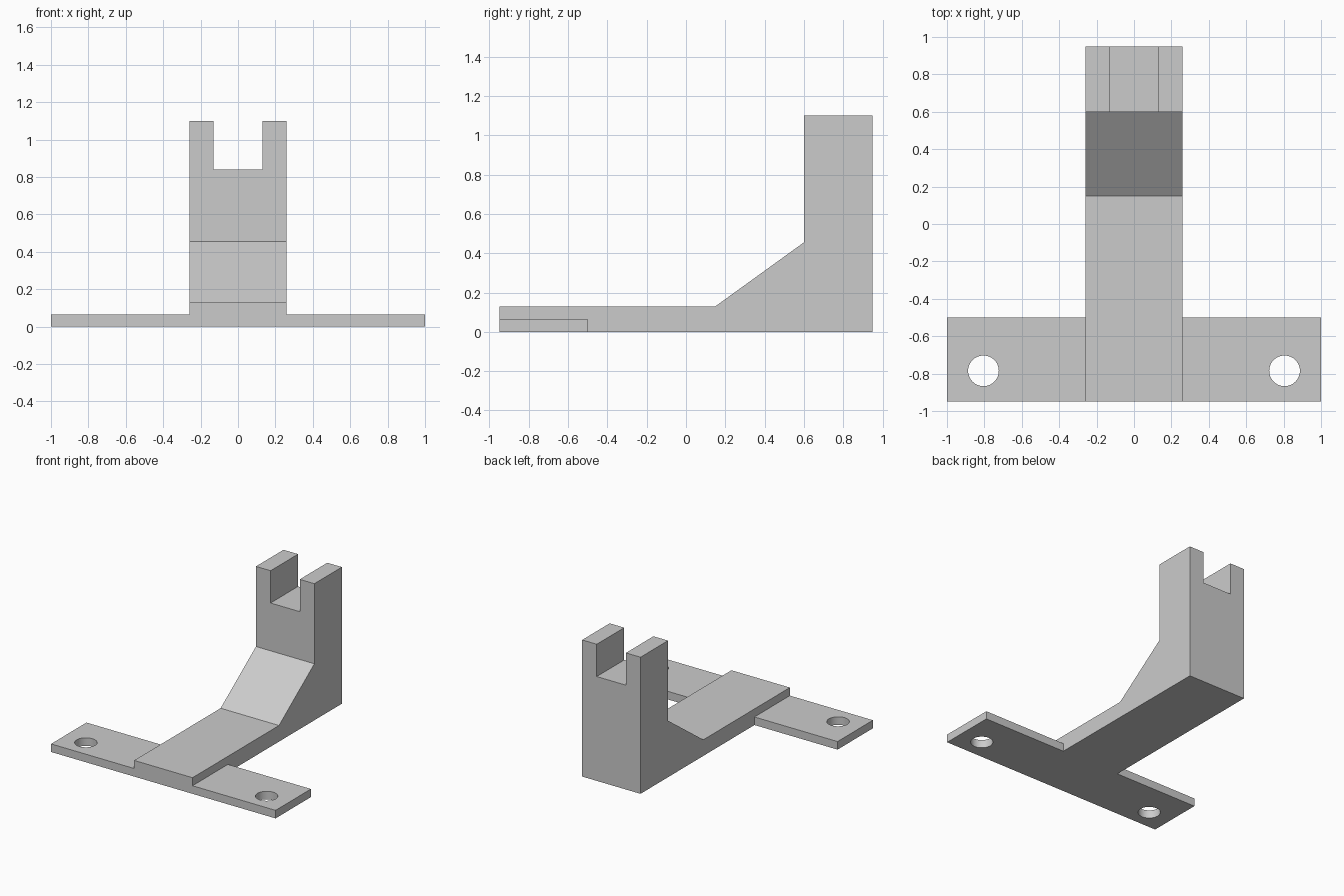
import bpy
import bmesh
import math
from mathutils import Matrix, Vector

cube = bpy.data.objects.get("Cube")
if cube:
    bpy.data.objects.remove(cube, do_unlink=True)

grey = bpy.data.materials.new("plain_grey")
grey.use_nodes = True
grey.diffuse_color = (0.6, 0.6, 0.6, 1)
grey.node_tree.nodes["Principled BSDF"].inputs["Base Color"].default_value = (0.6, 0.6, 0.6, 1)


def add_object(name, bm):
    bmesh.ops.recalc_face_normals(bm, faces=bm.faces)
    mesh = bpy.data.meshes.new(name)
    bm.to_mesh(mesh)
    bm.free()
    mesh.materials.append(grey)
    obj = bpy.data.objects.new(name, mesh)
    bpy.context.collection.objects.link(obj)
    return obj


def box(name, low, high):
    low, high = Vector(low), Vector(high)
    bm = bmesh.new()
    bmesh.ops.create_cube(bm, size=1, matrix=Matrix.Translation((low + high) / 2)
                          @ Matrix.Diagonal((*(high - low), 1)))
    return add_object(name, bm)


def combine(target, other, operation):
    mod = target.modifiers.new(operation.lower(), 'BOOLEAN')
    mod.operation = operation
    mod.solver = 'EXACT'
    mod.object = other
    bpy.context.view_layer.objects.active = target
    bpy.ops.object.modifier_apply(modifier=mod.name)
    bpy.data.objects.remove(other, do_unlink=True)


# Arm and upright: side profile extruded across the width
half_width = 0.26
profile = [(-0.95, 0), (0.95, 0), (0.95, 1.1), (0.6, 1.1),
           (0.6, 0.455), (0.15, 0.13), (-0.95, 0.13)]
bm = bmesh.new()
side = bm.faces.new([bm.verts.new((-half_width, y, z)) for y, z in profile])
sweep = bmesh.ops.extrude_face_region(bm, geom=[side])
bmesh.ops.translate(bm, vec=(2 * half_width, 0, 0),
                    verts=[v for v in sweep["geom"] if isinstance(v, bmesh.types.BMVert)])
bracket = add_object("bracket", bm)

# Fork slot in the top of the upright
combine(bracket, box("slot_cutter", (-0.13, 0.5, 0.84), (0.13, 1.05, 1.2)), 'DIFFERENCE')

# Mounting plate across the front, with a screw hole at each end
plate = box("mounting_plate", (-1, -0.95, 0), (1, -0.5, 0.065))
for sign in (-1, 1):
    bm = bmesh.new()
    bmesh.ops.create_cone(bm, cap_ends=True, segments=48, radius1=0.082, radius2=0.082,
                          depth=0.4, matrix=Matrix.Translation((sign * 0.805, -0.785, 0)))
    combine(plate, add_object("hole_cutter", bm), 'DIFFERENCE')
combine(bracket, plate, 'UNION')

# Smooth hole walls, sharp edges elsewhere
bpy.ops.object.select_all(action='DESELECT')
bracket.select_set(True)
bpy.context.view_layer.objects.active = bracket
bpy.ops.object.shade_smooth_by_angle(angle=math.radians(25))
